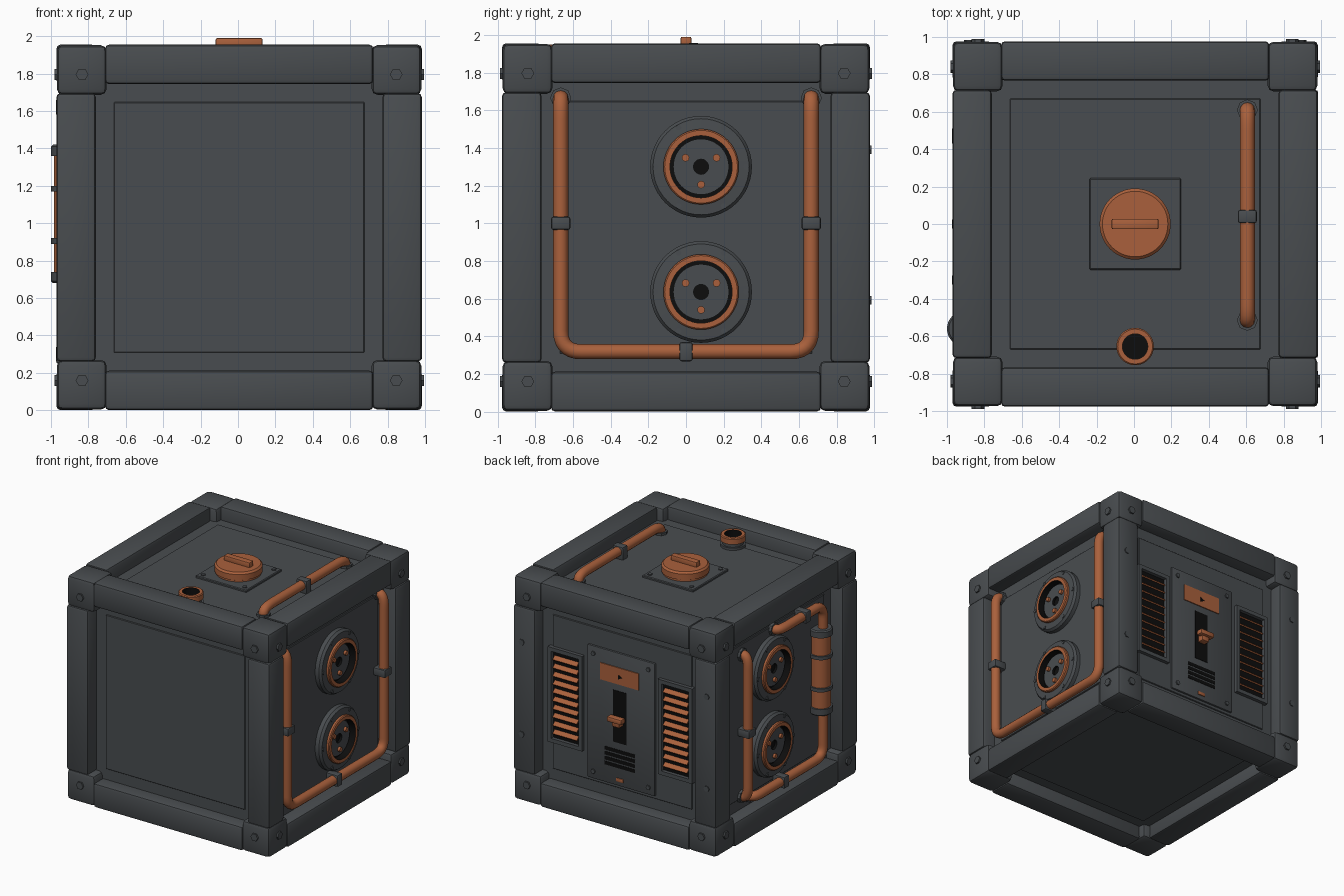
import bpy, bmesh, math
from mathutils import Vector, Matrix
from itertools import product

if "Cube" in bpy.data.objects:
    bpy.data.objects.remove(bpy.data.objects["Cube"])

MID = 0.978    # height of the crate's centre
CORE = 0.86    # half size of the recessed body
OUT = 0.977    # half size of the frame
SHIFT = 0.006  # sideways centring


def material(name, rgb):
    m = bpy.data.materials.new(name)
    m.use_nodes = True
    m.diffuse_color = (*rgb, 1)
    m.node_tree.nodes["Principled BSDF"].inputs["Base Color"].default_value = (*rgb, 1)
    return m


MATS = [material("slate grey", (0.066, 0.073, 0.079)),
        material("copper orange", (0.40, 0.118, 0.045)),
        material("black", (0.004, 0.004, 0.004))]
GREY, ORANGE, BLACK = range(3)


def smooth(ob):
    bpy.ops.object.select_all(action='DESELECT')
    ob.select_set(True)
    bpy.context.view_layer.objects.active = ob
    bpy.ops.object.shade_smooth_by_angle(angle=math.radians(32))


def finish(name, bm):
    me = bpy.data.meshes.new(name)
    bm.to_mesh(me)
    bm.free()
    for m in MATS:
        me.materials.append(m)
    ob = bpy.data.objects.new(name, me)
    ob.location.x = SHIFT
    bpy.context.collection.objects.link(ob)
    smooth(ob)
    return ob


def box(name, centre, size, mat=GREY, bevel=0.0, tilt=0.0, segments=2):
    bm = bmesh.new()
    bmesh.ops.create_cube(bm, size=1, matrix=Matrix.Diagonal((*size, 1)))
    if bevel:
        bmesh.ops.bevel(bm, geom=bm.edges[:], offset=bevel, segments=segments,
                        profile=0.5, affect='EDGES')
    bm.transform(Matrix.Translation(centre) @ Matrix.Rotation(tilt, 4, 'X'))
    for f in bm.faces:
        f.material_index = mat
    return finish(name, bm)


def lathe(name, base, direction, profile, mats=GREY, sides=40):
    """Turn (radius, height) points about a direction; one colour per segment."""
    bm = bmesh.new()
    rings = [[bm.verts.new((r * math.cos(a), r * math.sin(a), h))
              for a in (math.tau * i / sides for i in range(sides))] for r, h in profile]
    for k in range(len(rings) - 1):
        for i in range(sides):
            j = (i + 1) % sides
            f = bm.faces.new((rings[k][i], rings[k][j], rings[k + 1][j], rings[k + 1][i]))
            f.material_index = mats if isinstance(mats, int) else mats[k]
    bmesh.ops.remove_doubles(bm, verts=bm.verts[:], dist=1e-5)
    bmesh.ops.recalc_face_normals(bm, faces=bm.faces[:])
    turn = Vector(direction).to_track_quat('Z', 'Y').to_matrix().to_4x4()
    bm.transform(Matrix.Translation(base) @ turn)
    return finish(name, bm)


def stud(name, base, direction, r, h, mat=GREY, sides=6):
    return lathe(name, base, direction, [(0, 0), (r, 0), (r, h), (0, h)], mat, sides)


def pipe(name, corners, radius=0.04, bend=0.11):
    pts = [Vector(c) for c in corners]
    path = [pts[0]]
    for a, p, b in zip(pts, pts[1:], pts[2:]):
        s = p + (a - p).normalized() * min(bend, 0.6 * (a - p).length)
        e = p + (b - p).normalized() * min(bend, 0.6 * (b - p).length)
        path += [s.lerp(p, t).lerp(p.lerp(e, t), t) for t in (i / 7 for i in range(8))]
    path.append(pts[-1])
    cu = bpy.data.curves.new(name, 'CURVE')
    cu.dimensions = '3D'
    cu.bevel_depth = radius
    cu.bevel_resolution = 4
    sp = cu.splines.new('POLY')
    sp.points.add(len(path) - 1)
    for point, co in zip(sp.points, path):
        point.co = (*co, 1)
    cu.materials.append(MATS[ORANGE])
    ob = bpy.data.objects.new(name, cu)
    ob.location.x = SHIFT
    bpy.context.collection.objects.link(ob)
    bpy.ops.object.select_all(action='DESELECT')
    ob.select_set(True)
    bpy.context.view_layer.objects.active = ob
    bpy.ops.object.convert(target='MESH')
    smooth(bpy.context.object)
    # Wall collars where the pipe enters the body
    for end, nxt in ((pts[0], pts[1]), (pts[-1], pts[-2])):
        if (nxt - end).length < 0.1:
            stud("pipe_collar", end, nxt - end, 0.056, 0.03, sides=8)


# Body with a raised panel on every side
box("body", (0, 0, MID), (2 * CORE,) * 3)
for axis, s in product(range(3), (-1, 1)):
    centre, size = Vector((0, 0, MID)), [1.34] * 3
    centre[axis] += s * CORE
    size[axis] = 0.018
    box("side_panel", centre, size, bevel=0.004, segments=1)

# Frame beams and corner blocks
BEAM, BLOCK = 0.211, 0.265
for axis in range(3):
    for s, t in product((-1, 1), repeat=2):
        centre, size = Vector((0, 0, MID)), [BEAM] * 3
        centre[(axis + 1) % 3] += s * (OUT - BEAM / 2)
        centre[(axis + 2) % 3] += t * (OUT - BEAM / 2)
        size[axis] = 1.435
        box("frame_beam", centre, size, bevel=0.022)
for s in product((-1, 1), repeat=3):
    sign = Vector(s)
    mid = OUT - 0.003 - BLOCK / 2
    box("corner_block", sign * mid + Vector((0, 0, MID)), (BLOCK,) * 3, bevel=0.03)
    z = MID + s[2] * 0.818
    stud("corner_bolt", (s[0] * 0.965, s[1] * 0.84, z), (s[0], 0, 0), 0.034, 0.023)
    stud("corner_bolt", (s[0] * 0.84, s[1] * 0.965, z), (0, s[1], 0), 0.034, 0.023)
for sx, z in product((-1, 1), (0.59, 1.39)):
    stud("beam_bolt", (sx * 0.89, 0.97, z), (0, 1, 0), 0.026, 0.015)

# Round sockets on both flanks
SOCKET = [(0, 0), (0.27, 0), (0.27, 0.045), (0.255, 0.065), (0.2, 0.07), (0.2, 0.088),
          (0.193, 0.095), (0.165, 0.095), (0.165, 0.035), (0.148, 0.035), (0.148, 0.05),
          (0.04, 0.05), (0.04, 0.03), (0, 0.03)]
SOCKET_MATS = [GREY] * 4 + [ORANGE] * 3 + [BLACK] * 2 + [GREY] * 2 + [BLACK] * 2
for s, z in product((-1, 1), (0.635, 1.3)):
    out = (s, 0, 0)
    lathe("socket", (s * CORE, 0.08, z), out, SOCKET, SOCKET_MATS, 48)
    for i in range(6):
        a = math.tau * i / 6
        stud("socket_bolt", (s * (CORE + 0.058), 0.08 + 0.24 * math.cos(a),
                             z + 0.24 * math.sin(a)), out, 0.016, 0.015)
    for i in range(3):
        a = math.radians(30 + 120 * i)
        stud("socket_pin", (s * (CORE + 0.045), 0.08 + 0.095 * math.cos(a),
                            z + 0.095 * math.sin(a)), out, 0.02, 0.025, ORANGE, 12)

# Pipes: one loop on the left flank, two runs on the right flank, one on top
W, P = CORE, 0.932
pipe("left_pipe", [(W, -0.665, 1.665), (P, -0.665, 1.665), (P, -0.665, 0.318),
                   (P, 0.665, 0.318), (P, 0.665, 1.665), (W, 0.665, 1.665)])
pipe("right_short_pipe", [(-W, 0.47, 1.56), (-P, 0.47, 1.56), (-P, 0.47, 0.33), (-W, 0.47, 0.33)])
pipe("right_lower_pipe", [(-W, 0.38, 0.3), (-P, 0.38, 0.3), (-P, -0.56, 0.3), (-P, -0.56, 0.72)])
pipe("right_upper_pipe", [(-P, -0.56, 1.38), (-P, -0.56, 1.62), (-P, 0.04, 1.62), (-W, 0.04, 1.62)])
T = MID + CORE
pipe("top_pipe", [(0.6, -0.515, T), (0.6, -0.515, T + 0.072), (0.6, 0.61, T + 0.072), (0.6, 0.61, T)])

# Pipe clips
DEPTH, ALONG, ACROSS = 0.12, 0.07, 0.102
for x, y, z in ((0.918, -0.665, 1.0), (0.918, 0.665, 1.0), (-0.918, 0.47, 0.9)):
    box("pipe_clip", (x, y, z), (DEPTH, ACROSS, ALONG), bevel=0.012)
for x, y, z in ((0.918, 0, 0.318), (-0.918, 0, 0.3), (-0.918, -0.3, 1.62)):
    box("pipe_clip", (x, y, z), (DEPTH, ALONG, ACROSS), bevel=0.012)
box("pipe_clip", (0.6, 0.04, T + 0.058), (ACROSS, ALONG, DEPTH), bevel=0.012)

# Canister set into the right flank pipe
R, B = 0.08, 0.095
CAN = [(0, 0), (B - 0.01, 0), (B, 0.01), (B, 0.06), (R, 0.06), (R, 0.21), (B, 0.21), (B, 0.24),
       (R, 0.24), (R, 0.49), (B, 0.49), (B, 0.52), (R, 0.52), (R, 0.68), (B, 0.68),
       (B, 0.73), (B - 0.01, 0.74), (0, 0.74)]
lathe("canister", (-0.911, -0.56, 0.68), (0, 0, 1), CAN,
      [ORANGE if a[0] == b[0] == R else GREY for a, b in zip(CAN, CAN[1:])], 32)

# Top: plate with screw cap, and a filler neck
box("cap_plate", (0, 0, T + 0.012), (0.49, 0.49, 0.03), bevel=0.006, segments=1)
for sx, sy in product((-1, 1), repeat=2):
    stud("cap_plate_bolt", (sx * 0.2, sy * 0.2, T + 0.02), (0, 0, 1), 0.02, 0.015)
lathe("cap", (0, 0, T), (0, 0, 1), [(0, 0), (0.18, 0), (0.18, 0.04), (0.19, 0.045),
                                    (0.19, 0.095), (0.175, 0.11), (0, 0.11)], ORANGE, 48)
box("cap_handle", (0, 0, T + 0.125), (0.25, 0.056, 0.054), ORANGE, 0.008)
lathe("filler_neck", (0, -0.655, T), (0, 0, 1),
      [(0, 0), (0.1, 0), (0.1, 0.03), (0.085, 0.03), (0.085, 0.055), (0.1, 0.06), (0.1, 0.105),
       (0.093, 0.112), (0.068, 0.112), (0.068, 0.02), (0, 0.02)],
      [GREY] * 4 + [ORANGE] * 4 + [BLACK] * 2, 36)

# Back: two vents with a black recess and tilted slats
for s in (-1, 1):
    bm = bmesh.new()
    bmesh.ops.create_cube(bm, size=1, matrix=Matrix.Translation((s * 0.53, CORE + 0.015, 0.962))
                          @ Matrix.Diagonal((0.33, 0.05, 0.826, 1)))
    face = [f for f in bm.faces if f.normal.y > 0.9]
    bmesh.ops.inset_region(bm, faces=face, thickness=0.048)
    bmesh.ops.inset_region(bm, faces=face, thickness=0.001, depth=-0.03)
    face[0].material_index = BLACK
    finish("vent_frame", bm)
    for i in range(10):
        box("vent_slat", (s * 0.53, CORE + 0.024, 0.64 + i * 0.0715), (0.232, 0.04, 0.012),
            ORANGE, tilt=math.radians(-40))

# Back: control plate, label, switch, grille and lamp
F = CORE + 0.025
box("control_plate", (0, F - 0.015, 0.912), (0.65, 0.03, 1.155), bevel=0.008)
for sx, z in product((-1, 1), (0.4, 1.425)):
    stud("control_bolt", (sx * 0.265, F - 0.005, z), (0, 1, 0), 0.02, 0.016)
box("label_plate", (0.01, F, 1.293), (0.37, 0.016, 0.145), ORANGE)
stud("label_mark", (0.01, F + 0.005, 1.285), (0, 1, 0), 0.025, 0.005, BLACK, 3)
box("switch_slot", (0.01, F, 0.935), (0.13, 0.008, 0.45), BLACK)
box("switch_stem", (0.01, F + 0.03, 0.905), (0.07, 0.06, 0.07), ORANGE, 0.006)
box("switch_handle", (0.01, F + 0.055, 0.935), (0.14, 0.06, 0.045), ORANGE, 0.01)
for i in range(4):
    box("grille_slot", (0.01, F, 0.505 + i * 0.043), (0.29, 0.006, 0.03), BLACK)
box("lamp", (0.01, F, 0.388), (0.07, 0.016, 0.03), ORANGE, 0.004)
